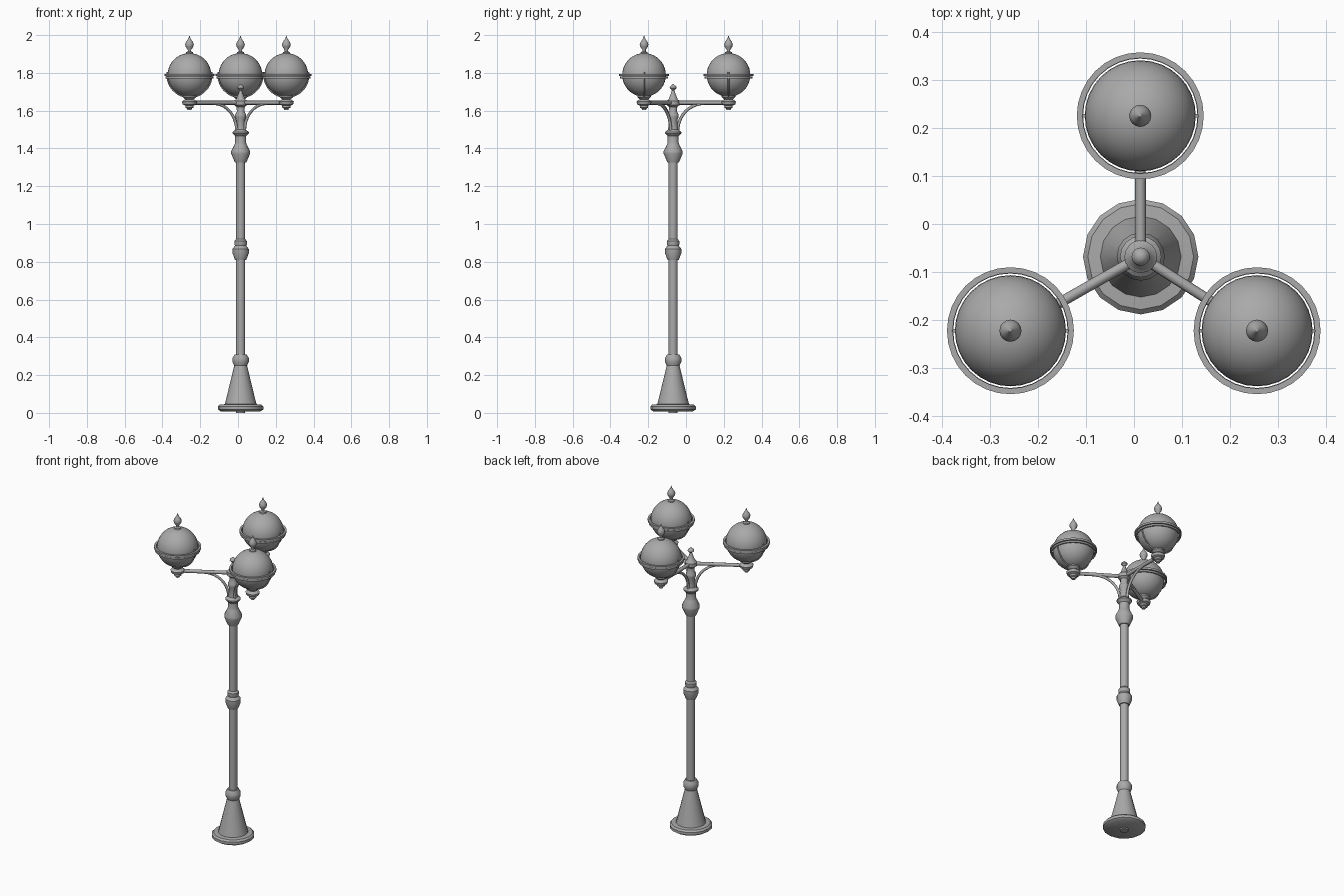
import bpy
import bmesh
from math import sin, cos, pi, radians
from mathutils import Vector, Matrix

old = bpy.data.objects.get("Cube")
if old:
    bpy.data.objects.remove(old)

metal = bpy.data.materials.new("grey metal")
metal.use_nodes = True
GREY = (0.4, 0.4, 0.4, 1)
metal.diffuse_color = GREY
metal.node_tree.nodes["Principled BSDF"].inputs["Base Color"].default_value = GREY


def finish(obj, angle=35):
    obj.data.materials.clear()
    obj.data.materials.append(metal)
    bpy.ops.object.select_all(action="DESELECT")
    obj.select_set(True)
    bpy.context.view_layer.objects.active = obj
    bpy.ops.object.shade_smooth_by_angle(angle=radians(angle))


def lathe(name, profile, place, sides=16, closed=False):
    """Revolve (radius, height) points around z."""
    bm = bmesh.new()
    pts = [bm.verts.new((r, 0, z)) for r, z in profile]
    edges = [bm.edges.new(pair) for pair in zip(pts, pts[1:])]
    if closed:
        edges.append(bm.edges.new((pts[-1], pts[0])))
    bmesh.ops.spin(bm, geom=pts + edges, cent=(0, 0, 0), axis=(0, 0, 1),
                   angle=2 * pi, steps=sides, use_merge=True)
    bmesh.ops.remove_doubles(bm, verts=bm.verts, dist=0.0002)
    bmesh.ops.recalc_face_normals(bm, faces=bm.faces)
    mesh = bpy.data.meshes.new(name)
    bm.to_mesh(mesh)
    bm.free()
    obj = bpy.data.objects.new(name, mesh)
    obj.location = place
    bpy.context.collection.objects.link(obj)
    finish(obj)
    return obj


def tube(name, points, radius):
    """Round bar swept along a list of points."""
    curve = bpy.data.curves.new(name + "_path", "CURVE")
    curve.dimensions = "3D"
    curve.bevel_depth = radius
    curve.bevel_resolution = 2
    curve.use_fill_caps = True
    line = curve.splines.new("POLY")
    line.points.add(len(points) - 1)
    for p, co in zip(line.points, points):
        p.co = (*co, 1)
    path = bpy.data.objects.new(name + "_path", curve)
    bpy.context.collection.objects.link(path)
    bpy.context.view_layer.update()
    mesh = bpy.data.meshes.new_from_object(
        path.evaluated_get(bpy.context.evaluated_depsgraph_get()))
    bpy.data.objects.remove(path)
    obj = bpy.data.objects.new(name, mesh)
    bpy.context.collection.objects.link(obj)
    finish(obj, 50)


POLE = Vector((0.014, -0.068, 0))
LAMPS = {"back": (0.013, 0.225), "right": (-0.257, -0.222), "left": (0.256, -0.222)}
ARM_Z = 1.642

# Post: foot, shaft, collars and crown
lathe("foot", [(0, 0.008), (0.105, 0.008), (0.12, 0.018), (0.12, 0.034),
               (0.11, 0.044), (0.084, 0.046), (0.074, 0.085),
               (0.034, 0.25), (0, 0.25)], POLE)
lathe("shaft", [(0, 0), (0.024, 0), (0.024, 1.34), (0, 1.34)], POLE)
lathe("lower_collar", [(0.024, 0.25), (0.034, 0.25), (0.043, 0.27),
                       (0.043, 0.29), (0.032, 0.31), (0.024, 0.31)], POLE)
lathe("middle_collar", [(0.024, 0.81), (0.03, 0.81), (0.043, 0.845), (0.043, 0.868),
                        (0.03, 0.885), (0.033, 0.895), (0.033, 0.91),
                        (0.024, 0.92)], POLE)
lathe("crown", [(0, 1.325), (0.03, 1.325), (0.05, 1.372), (0.05, 1.385),
                (0.033, 1.42), (0.029, 1.43), (0.029, 1.465), (0.043, 1.48),
                (0.043, 1.487), (0.027, 1.5), (0.022, 1.55), (0.029, 1.565),
                (0.029, 1.58), (0.02, 1.595), (0.022, 1.62), (0.034, 1.63),
                (0.034, 1.652), (0.024, 1.66), (0.009, 1.698), (0.007, 1.708),
                (0.019, 1.72), (0.017, 1.727), (0, 1.742)], POLE)

# Three lamps with their arms
for side, (x, y) in LAMPS.items():
    spot = Vector((x, y, 0))
    out = (spot - POLE).normalized()
    up = Vector((0, 0, 1))

    # Horizontal arm and quarter-round bracket
    tube(side + "_arm", [POLE + up * ARM_Z, spot + up * ARM_Z], 0.011)
    arc = [POLE + out * (0.165 - 0.14 * cos(a)) + up * (1.495 + 0.143 * sin(a))
           for a in (i * pi / 20 for i in range(11))]
    tube(side + "_bracket", arc, 0.008)

    # Cup that carries the globe, with its drop below
    lathe(side + "_cup", [(0, 1.603), (0.011, 1.603), (0.013, 1.612), (0.022, 1.616),
                          (0.022, 1.627), (0.036, 1.633), (0.04, 1.648),
                          (0.03, 1.656), (0.022, 1.66), (0.036, 1.672),
                          (0.036, 1.682), (0, 1.682)], spot)

    # Globe
    ball = [(0.1155 * sin(i * pi / 20), 1.789 - 0.1155 * cos(i * pi / 20))
            for i in range(21)]
    lathe(side + "_globe", ball, spot, 32)

    # Two hoops round the middle
    lathe(side + "_wide_hoop", [(0.12, 1.783), (0.132, 1.783), (0.132, 1.795),
                                (0.12, 1.795)], spot, 32, True)
    lathe(side + "_narrow_hoop", [(0.119, 1.77), (0.127, 1.77), (0.127, 1.78),
                                  (0.119, 1.78)], spot, 32, True)

    # Straps from the cup up to the hoops
    for label, s in (("left", 1), ("right", -1)):
        strap = [spot + Vector((s * 0.118 * sin(a), 0, 1.789 - 0.118 * cos(a)))
                 for a in (0.25 + i * 0.145 for i in range(11))]
        tube(side + "_" + label + "_strap", strap, 0.004)

    # Pointed finial on top
    lathe(side + "_finial", [(0, 1.895), (0.02, 1.9), (0.018, 1.909), (0.009, 1.914),
                             (0.009, 1.922), (0.02, 1.938), (0.023, 1.952),
                             (0.017, 1.966), (0.007, 1.98), (0.003, 1.99),
                             (0, 2.0)], spot)
